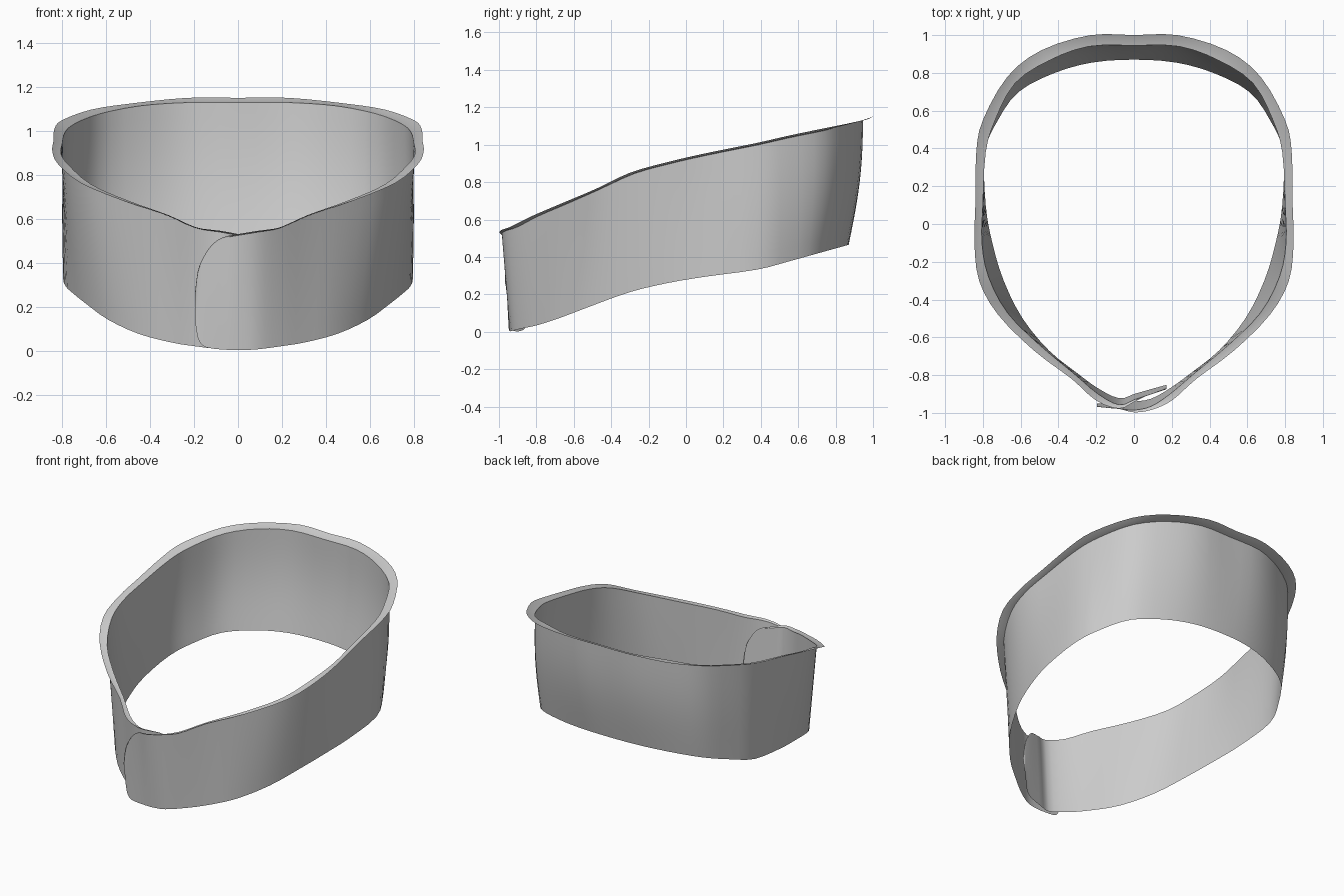
import bpy, bmesh, math
from mathutils import Vector

if "Cube" in bpy.data.objects:
    bpy.data.objects.remove(bpy.data.objects["Cube"])

# Heights of the lower and upper edge as functions of depth (y, z)
LOW = [(-.94, .004), (-.75, .045), (-.5, .14), (-.25, .23), (0, .28), (.4, .335), (.6, .39), (.87, .465)]
TOP = [(-1, .53), (-.8, .63), (-.5, .755), (-.3, .85), (0, .935), (.25, .98), (.6, 1.06), (.95, 1.13), (1, 1.15)]

# Half outline from back to front: lower edge xy, upper edge xy, rim edge xy
HALF = [
    (0, .87, 0, .945, 0, 1), (.22, .855, .24, .94, .23, 1), (.42, .80, .45, .865, .49, .92),
    (.61, .70, .63, .745, .67, .78), (.72, .55, .735, .55, .80, .55), (.79, .38, .785, .38, .835, .38),
    (.785, .1, .80, .1, .84, .1), (.75, -.1, .805, -.1, .845, -.1), (.69, -.3, .77, -.28, .82, -.3),
    (.59, -.5, .67, -.47, .72, -.48), (.45, -.67, .50, -.64, .53, -.67),
    (.30, -.79, .32, -.79, .33, -.82), (.19, -.87, .19, -.90, .20, -.935),
]
# Rounded closing tab: distance past the centre, lower z, upper z
TAB = [(-.09, .006, .545), (0, .002, .53), (.07, .005, .515), (.12, .01, .48),
       (.16, .022, .42), (.183, .06, .36), (.196, .14, .26)]


def interp(table, v):
    if v <= table[0][0]:
        return table[0][1]
    for (a, za), (b, zb) in zip(table, table[1:]):
        if v <= b:
            return za + (zb - za) * (v - a) / (b - a)
    return table[-1][1]


def station(row, side):
    bx, by, tx, ty, fx, fy = row
    zf = interp(TOP, fy)
    zt = min(interp(TOP, ty), zf + .01) - (.012 if ty < .8 else 0)
    return (Vector((side * bx, by, interp(LOW, by))),
            Vector((side * tx, ty, zt)), Vector((side * fx, fy, zf)))


def tab(outer):
    out = []
    for s, zb, zt in TAB:
        if outer:
            x = -s
            yb = interp([(-.09, -.925), (0, -.94), (.196, -.95)], s)
            yt = interp([(-.09, -.965), (0, -.985), (.196, -.965)], s)
        else:
            x = s * .88
            yb = -.90 + .25 * s
            yt = -.93 + .3 * s
        lip = .02 if s < 0 else .012 if s == 0 else .003
        out.append((Vector((x, yb, zb)), Vector((x, yt, zt - .006)), Vector((x, yt - lip, zt))))
    return out


def spline(a, b, c, d, t):
    return .5 * (2 * b + (c - a) * t + (2 * a - 5 * b + 4 * c - d) * t * t
                 + (3 * b - a - 3 * c + d) * t ** 3)


# Full path: inner tab, left side, back, right side, outer tab
left = [station(r, -1) for r in HALF[1:]]
right = [station(r, 1) for r in HALF]
path = tab(False)[::-1] + left[::-1] + right + tab(True)

STEPS, ROWS = 3, 10
fine = []
for i in range(len(path) - 1):
    q = [path[max(0, min(len(path) - 1, i + k))] for k in (-1, 0, 1, 2)]
    for j in range(STEPS):
        fine.append([spline(q[0][k], q[1][k], q[2][k], q[3][k], j / STEPS) for k in range(3)])
fine.append(path[-1])

# Loft the wall with a slight belly at the back, then the flared rim
bm = bmesh.new()
grid = []
for low, top, rim in fine:
    col = []
    for r in range(ROWS + 1):
        t = r / ROWS
        p = low.lerp(top, t)
        swell = 1 + .025 * max(0, p.y) * math.sin(math.pi * t)
        col.append(bm.verts.new((p.x * swell, p.y * swell, max(0, p.z))))
    mid = top.lerp(rim, .5)
    mid.z -= .003
    col += [bm.verts.new(mid), bm.verts.new(rim)]
    grid.append(col)
for a, b in zip(grid, grid[1:]):
    for r in range(len(a) - 1):
        bm.faces.new((a[r], a[r + 1], b[r + 1], b[r]))
bmesh.ops.recalc_face_normals(bm, faces=bm.faces)
bm.faces.ensure_lookup_table()
back = min(bm.faces, key=lambda f: (f.calc_center_median() - Vector((0, .92, .7))).length)
if back.normal.y < 0:
    bmesh.ops.reverse_faces(bm, faces=bm.faces)

mesh = bpy.data.meshes.new("collar_band")
bm.to_mesh(mesh)
bm.free()
obj = bpy.data.objects.new("collar_band", mesh)
bpy.context.collection.objects.link(obj)
bpy.context.view_layer.objects.active = obj
obj.select_set(True)
bpy.ops.object.shade_smooth_by_angle(angle=math.radians(50))
